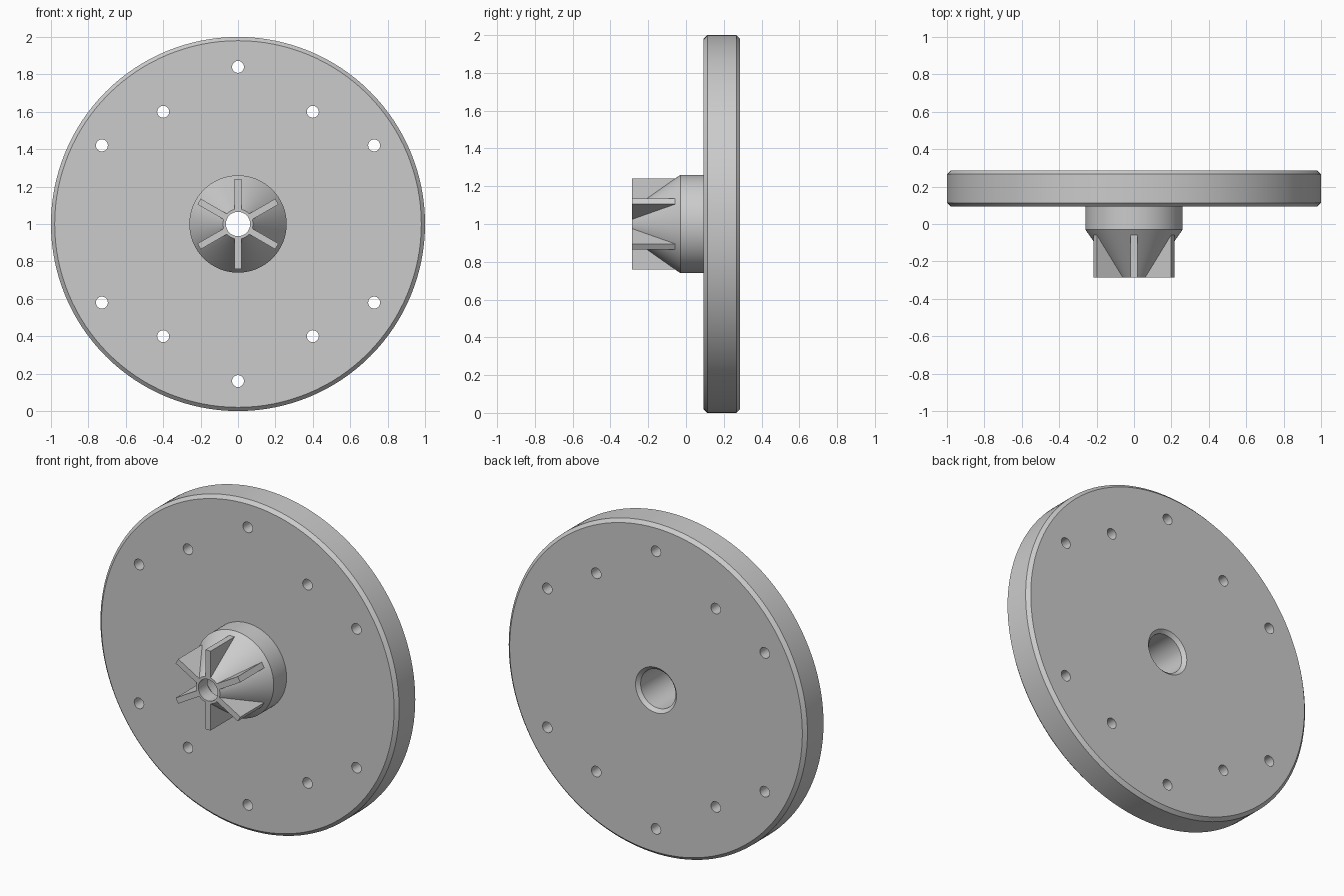
import bpy, bmesh, math
from mathutils import Matrix, Vector

cube = bpy.data.objects.get("Cube")
if cube:
    bpy.data.objects.remove(cube)

CENTRE = Vector((0, 0, 1))
FRONT, FACE, BACK = -0.287, 0.093, 0.287

grey = bpy.data.materials.new("plain grey")
grey.use_nodes = True
colour = (0.6, 0.6, 0.6, 1)
grey.diffuse_color = colour
grey.node_tree.nodes["Principled BSDF"].inputs["Base Color"].default_value = colour


def finish(name, bm):
    bmesh.ops.recalc_face_normals(bm, faces=bm.faces)
    mesh = bpy.data.meshes.new(name)
    bm.to_mesh(mesh)
    bm.free()
    mesh.materials.append(grey)
    obj = bpy.data.objects.new(name, mesh)
    obj.location = CENTRE
    bpy.context.collection.objects.link(obj)
    return obj


def lathe(name, profile, steps=128):
    """Turn a closed (radius, y) profile around the y axis."""
    bm = bmesh.new()
    verts = [bm.verts.new((r, y, 0)) for r, y in profile]
    edges = [bm.edges.new((verts[i - 1], verts[i])) for i in range(len(verts))]
    bmesh.ops.spin(bm, geom=verts + edges, cent=(0, 0, 0), axis=(0, 1, 0),
                   angle=math.tau, steps=steps)
    bmesh.ops.remove_doubles(bm, verts=bm.verts, dist=1e-4)
    return finish(name, bm)


# Disc, tapered hub and stepped bore as one turned body
wheel = lathe("wheel_and_hub", [
    (0.065, FRONT), (0.08, FRONT), (0.26, -0.03), (0.26, FACE),
    (0.98, FACE), (1.0, FACE + 0.02), (1.0, BACK - 0.02), (0.98, BACK),
    (0.137, BACK), (0.117, BACK - 0.02), (0.117, -0.14), (0.065, -0.2)])

# Bolt holes: mirrored positions drilled through the disc
spots = {(sx * x, sz * z) for x, z in ((0, 0.84), (0.4, 0.6), (0.728, 0.42))
         for sx in (-1, 1) for sz in (-1, 1)}
bm = bmesh.new()
for x, z in sorted(spots):
    place = Matrix.Translation((x, 0.19, z)) @ Matrix.Rotation(math.pi / 2, 4, "X")
    bmesh.ops.create_cone(bm, cap_ends=True, segments=32, radius1=0.032,
                          radius2=0.032, depth=0.4, matrix=place)
drill = finish("bolt_hole_cutter", bm)
drill.hide_render = True
drill.hide_viewport = True

cut = wheel.modifiers.new("bolt_holes", "BOOLEAN")
cut.operation = "DIFFERENCE"
cut.solver = "EXACT"
cut.object = drill
bpy.context.view_layer.update()
drilled = bpy.data.meshes.new_from_object(
    wheel.evaluated_get(bpy.context.evaluated_depsgraph_get()))
wheel.modifiers.clear()
wheel.data = drilled
bpy.data.objects.remove(drill)

bpy.ops.object.select_all(action="DESELECT")
wheel.select_set(True)
bpy.context.view_layer.objects.active = wheel
bpy.ops.object.shade_smooth_by_angle(angle=math.radians(20))

# Six radial fins resting on the hub taper
for i in range(6):
    bm = bmesh.new()
    corners = [(0.072, FRONT), (0.24, FRONT), (0.24, -0.047)]
    face = bm.faces.new([bm.verts.new((-0.0175, y, r)) for r, y in corners])
    side = bmesh.ops.extrude_face_region(bm, geom=[face])["geom"]
    moved = [v for v in side if isinstance(v, bmesh.types.BMVert)]
    bmesh.ops.translate(bm, verts=moved, vec=(0.035, 0, 0))
    bmesh.ops.rotate(bm, verts=bm.verts, cent=(0, 0, 0),
                     matrix=Matrix.Rotation(i * math.pi / 3, 3, "Y"))
    finish(f"hub_fin_{i + 1}", bm)
